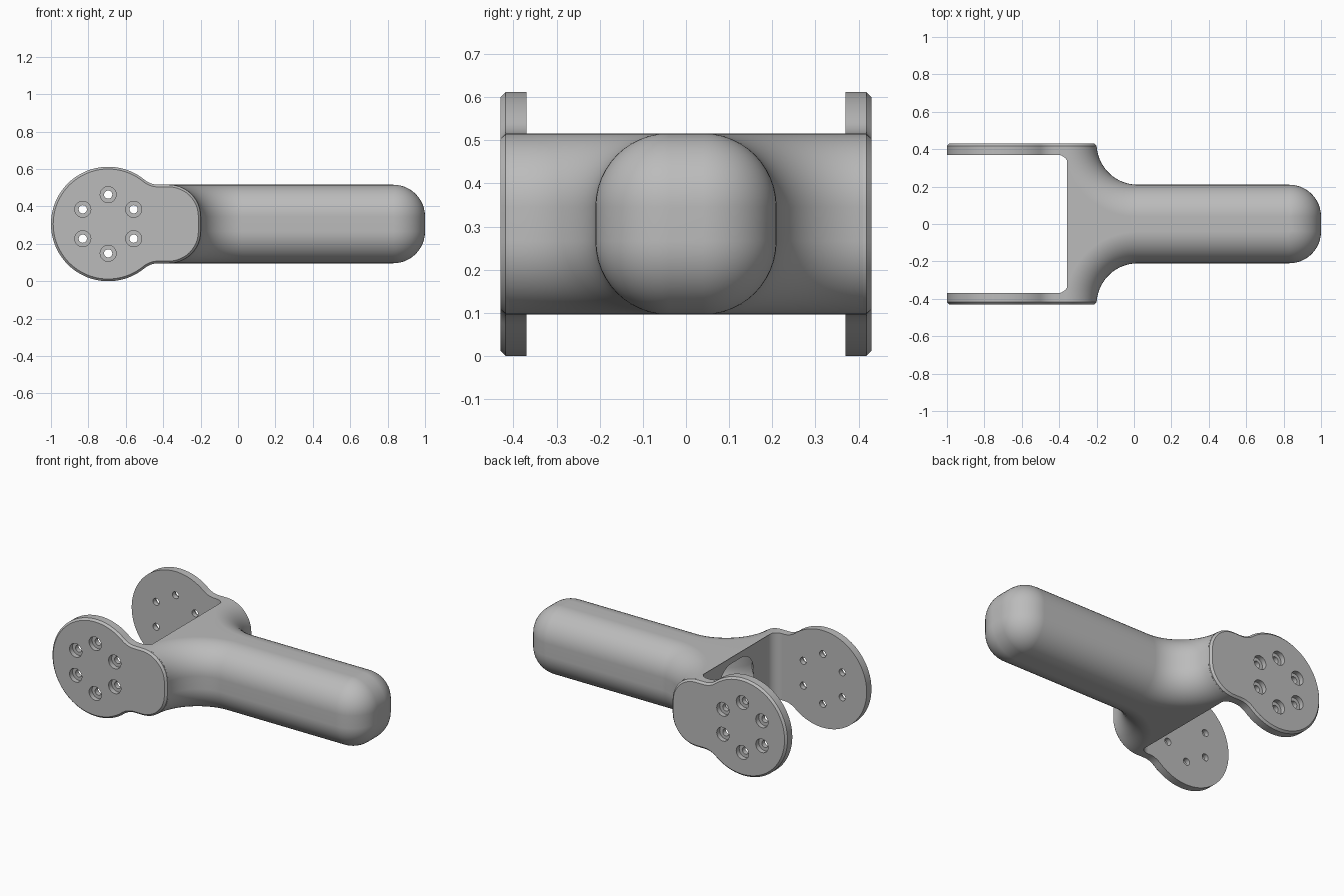
import bpy, bmesh
from math import sin, cos, asin, atan2, sqrt, pi, radians

cube = bpy.data.objects.get("Cube")
if cube:
    bpy.data.objects.remove(cube)

MID = 0.306            # height of the centre plane
HALF, ROUND = 0.21, 0.17   # half thickness of the arm, edge rounding
FLAT = HALF - ROUND
BACK = -0.35           # inner face of the fork
DISC_X, DISC_R = -0.694, 0.306

grey = bpy.data.materials.new("plain_grey")
grey.use_nodes = True
grey.diffuse_color = (0.5, 0.5, 0.5, 1)
grey.node_tree.nodes["Principled BSDF"].inputs["Base Color"].default_value = (0.5, 0.5, 0.5, 1)
grey.use_backface_culling = True


def arc(cx, cy, r, a0, a1, n):
    steps = [a0 + (a1 - a0) * i / n for i in range(n + 1)]
    return [(cx + r * cos(a), cy + r * sin(a)) for a in steps]


def strip(bm, a, b):
    """Join two closed loops of vertices with quads."""
    n = len(a)
    return [bm.faces.new((a[i], a[(i + 1) % n], b[(i + 1) % n], b[i])) for i in range(n)]


def loop_edges(bm, verts):
    edges = []
    for i, v in enumerate(verts):
        w = verts[(i + 1) % len(verts)]
        edges.append(bm.edges.get((v, w)) or bm.edges.new((v, w)))
    return edges


def finish(bm, name):
    mesh = bpy.data.meshes.new(name)
    bm.to_mesh(mesh)
    bm.free()
    ob = bpy.data.objects.new(name, mesh)
    bpy.context.collection.objects.link(ob)
    mesh.materials.append(grey)
    bpy.ops.object.select_all(action='DESELECT')
    ob.select_set(True)
    bpy.context.view_layer.objects.active = ob
    bpy.ops.object.shade_smooth_by_angle(angle=radians(30))
    mod = ob.modifiers.new("clean_shading", 'WEIGHTED_NORMAL')
    mod.keep_sharp = True
    return ob


# Arm with flared fork base: the plan outline, inset by the rounding at each height
def plan_outline(d):
    flare = HALF + 0.01 + d
    half = arc(-0.41, -0.31, 0.06, 0, -pi / 2, 8)
    half += [(-0.41, -0.41)]
    half += arc(0.02, -0.43, flare, pi - asin(0.02 / flare), pi / 2, 16)
    half += arc(1 - ROUND, -FLAT, ROUND - d, -pi / 2, 0, 12)
    return half + [(x, -y) for x, y in reversed(half)]


def build_arm():
    bm = bmesh.new()
    n = 12
    angles = [pi / 2 * i / n for i in range(n + 1)]
    levels = [(-1, a) for a in reversed(angles)] + [(1, a) for a in angles]
    rings = []
    for side, a in levels:
        z = MID + side * (FLAT + ROUND * sin(a))
        rings.append([bm.verts.new((x, y, z)) for x, y in plan_outline(ROUND * (1 - cos(a)))])
    for low, high in zip(rings, rings[1:]):
        bm.faces.remove(strip(bm, low, high)[-1])   # leave the fork face open
    bm.faces.new(list(reversed(rings[0])))
    bm.faces.new(rings[-1])
    bmesh.ops.remove_doubles(bm, verts=bm.verts, dist=1e-5)

    # Fork face with its rounded opening
    loose = [e for e in bm.edges if not e.link_faces]
    bmesh.ops.delete(bm, geom=loose, context='EDGES')
    rim = [e for e in bm.edges
           if e.is_boundary and all(abs(v.co.x - BACK) < 1e-4 for v in e.verts)]
    hole = []
    for k, (sy, sz) in enumerate([(1, 1), (-1, 1), (-1, -1), (1, -1)]):
        hole += arc(sy * 0.05, sz * 0.045, 0.12, k * pi / 2, (k + 1) * pi / 2, 8)
    inner = [bm.verts.new((BACK, y, MID + z)) for y, z in hole]
    made = bmesh.ops.triangle_fill(bm, use_beauty=True, use_dissolve=False,
                                   edges=rim + loop_edges(bm, inner), normal=(-1, 0, 0))
    bm.normal_update()
    for f in made["geom"]:
        if isinstance(f, bmesh.types.BMFace) and f.normal.x > 0:
            f.normal_flip()
    return finish(bm, "arm")


# Side plates: a disc blended into a rounded neck, with counterbored holes
def plate_outline(e):
    blend = 0.12
    dz = HALF + blend
    dx = sqrt((DISC_R + blend) ** 2 - dz ** 2)
    tangent = atan2(dz, dx)
    half = arc(-0.2 - ROUND, FLAT, ROUND - e, 0, pi / 2, 12)
    half += arc(DISC_X + dx, dz, blend + e, -pi / 2, tangent - pi, 8)
    half += arc(DISC_X, 0, DISC_R - e, tangent, pi, 32)[1:]
    return half + [(x, -z) for x, z in reversed(half[:-1])]


def build_plate(side, name):
    bm = bmesh.new()

    def loop(points, y):
        return [bm.verts.new((x, side * y, MID + z)) for x, z in points]

    def chain(loops):
        for a, b in zip(loops, loops[1:]):
            strip(bm, a, b)
        return loops[0], loops[-1]

    chains = [chain([loop(plate_outline(0), 0.37), loop(plate_outline(0), 0.418),
                     loop(plate_outline(0.012), 0.43)])]
    for k in range(6):
        a = pi / 2 + k * pi / 3
        cx, cz = DISC_X + 0.157 * cos(a), 0.157 * sin(a)
        chains.append(chain([loop(arc(cx, cz, r, 0, 2 * pi, 24)[:-1], y)
                             for r, y in ((0.022, 0.37), (0.022, 0.4),
                                          (0.043, 0.4), (0.043, 0.43))]))
    for end in (0, 1):
        edges = [e for c in chains for e in loop_edges(bm, c[end])]
        bmesh.ops.triangle_fill(bm, use_beauty=True, use_dissolve=False,
                                edges=edges, normal=(0, side * (2 * end - 1), 0))
    bmesh.ops.recalc_face_normals(bm, faces=bm.faces)
    return finish(bm, name)


build_arm()
build_plate(-1, "front_plate")
build_plate(1, "back_plate")
